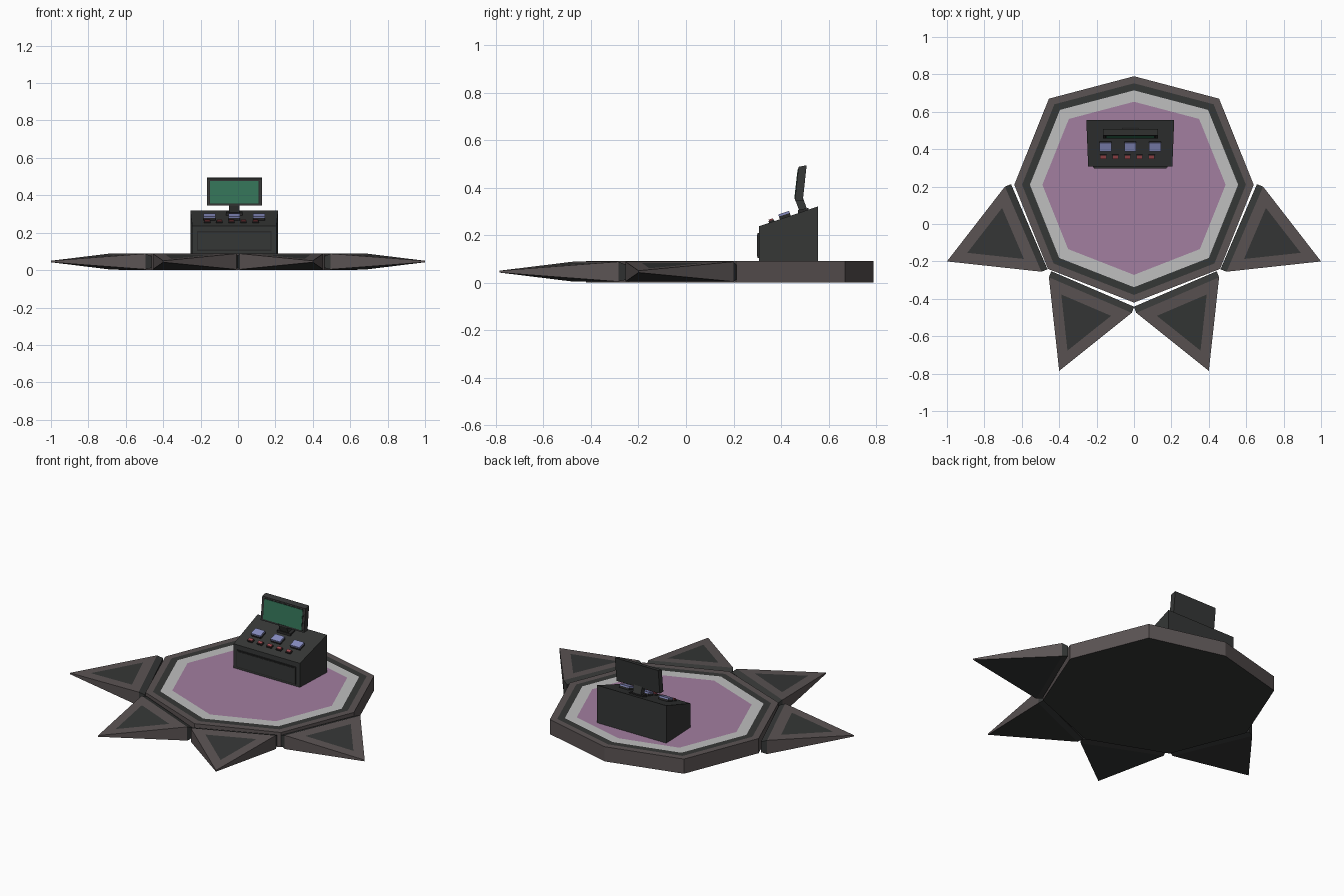
import bpy, bmesh, math
from mathutils import Vector

if "Cube" in bpy.data.objects:
    bpy.data.objects.remove(bpy.data.objects["Cube"])


def material(name, rgb):
    m = bpy.data.materials.new(name)
    m.diffuse_color = (*rgb, 1)
    m.use_nodes = True
    m.node_tree.nodes["Principled BSDF"].inputs["Base Color"].default_value = m.diffuse_color
    return m


BROWN = material("warm grey metal", (0.105, 0.088, 0.088))
DARK = material("dark metal", (0.036, 0.038, 0.037))
GREY = material("light grey trim", (0.52, 0.52, 0.52))
PURPLE = material("purple floor", (0.36, 0.21, 0.35))
GREEN = material("green screen", (0.033, 0.17, 0.095))
BLUE = material("lavender display", (0.24, 0.26, 0.52))
RED = material("red button", (0.36, 0.07, 0.08))
BLACK = material("panel black", (0.022, 0.022, 0.022))


def finish(name, bm, mats):
    bmesh.ops.recalc_face_normals(bm, faces=bm.faces)
    me = bpy.data.meshes.new(name)
    bm.to_mesh(me)
    bm.free()
    for m in mats:
        me.materials.append(m)
    ob = bpy.data.objects.new(name, me)
    bpy.context.collection.objects.link(ob)
    return ob


def loop(bm, pts):
    return [bm.verts.new(p) for p in pts]


def bridge(bm, a, b, mat):
    n = len(a)
    for i in range(n):
        j = (i + 1) % n
        bm.faces.new((a[i], a[j], b[j], b[i])).material_index = mat


# Octagonal platform: coloured rings stepping in towards the floor
right = [(0.455, 0.67), (0.64, 0.21), (0.46, -0.24)]
octagon = [(0, 0.79)] + right + [(0, -0.42)] + [(-x, y) for x, y in reversed(right)]
MID = Vector((0, 0.21))


def ring(scale, z):
    return [(x * scale, MID.y + (y - MID.y) * scale, z) for x, y in octagon]


bm = bmesh.new()
prev = loop(bm, ring(1, 0))
bm.faces.new(prev).material_index = 1
for scale, mat in ((1, 0), (0.935, 0), (0.87, 1), (0.765, 2)):
    cur = loop(bm, ring(scale, 0.09))
    bridge(bm, prev, cur, mat)
    prev = cur
bm.faces.new(prev).material_index = 3
finish("platform", bm, [BROWN, DARK, GREY, PURPLE])


# Wedge-shaped points around the front, tapering to a sharp tip
def wedge(name, base_a, base_b, tip):
    bm = bmesh.new()
    a, b, t = Vector(base_a), Vector(base_b), Vector(tip)
    inward = (MID - (a + b) / 2).normalized() * 0.035
    top = [a.to_3d(), b.to_3d(), t.to_3d()]
    for p, z in zip(top, (0.088, 0.088, 0.05)):
        p.z = z
    centre = sum(top, Vector()) / 3
    outer = loop(bm, top)
    inner = loop(bm, [centre + (p - centre) * 0.6 for p in top])
    low = loop(bm, [(a.x, a.y, 0.004), (b.x, b.y, 0.004), (t.x, t.y, 0.042)])
    # hidden joint that reaches in to the platform edge
    joint = loop(bm, [(*(a + inward), 0.075), (*(b + inward), 0.075),
                      (*(b + inward), 0.012), (*(a + inward), 0.012)])
    bridge(bm, outer, inner, 0)
    bm.faces.new(inner).material_index = 1
    bm.faces.new(low).material_index = 1
    for i, j in ((1, 2), (2, 0)):
        bm.faces.new((outer[i], outer[j], low[j], low[i]))
    bridge(bm, [outer[0], outer[1], low[1], low[0]], joint, 1)
    bm.faces.new(joint).material_index = 1
    finish(name, bm, [BROWN, DARK])


for side, label in ((1, "right"), (-1, "left")):
    wedge("side_point_" + label, (side * 0.69, 0.2), (side * 0.495, -0.255), (side, -0.2))
    wedge("front_point_" + label, (side * 0.455, -0.285), (side * 0.012, -0.475), (side * 0.4, -0.785))


# Side profile in y and z, extruded across x
def extrude(name, profile, x0, x1, mat, taper=0.0):
    bm = bmesh.new()
    ys = [p[0] for p in profile]
    span = max(ys) - min(ys)

    def section(x, s):
        return loop(bm, [(x + s * taper * (max(ys) - y) / span, y, z) for y, z in profile])

    l, r = section(x0, 1), section(x1, -1)
    bridge(bm, l, r, 0)
    bm.faces.new(l)
    bm.faces.new(r)
    return finish(name, bm, [mat])


CX = -0.02
extrude("console", [(0.307, 0.088), (0.307, 0.237), (0.555, 0.32), (0.555, 0.088)],
        CX - 0.235, CX + 0.235, DARK, 0.01)
extrude("front_panel_frame", [(0.301, 0.103), (0.301, 0.208), (0.308, 0.208), (0.308, 0.103)],
        CX - 0.2, CX + 0.2, BLACK)
extrude("front_panel", [(0.298, 0.109), (0.298, 0.202), (0.302, 0.202), (0.302, 0.109)],
        CX - 0.194, CX + 0.194, DARK)

# Controls follow the sloped top of the console
slope = math.atan2(0.083, 0.248)
along = Vector((math.cos(slope), math.sin(slope)))
up = Vector((-along.y, along.x))


def on_slope(name, x, y, width, depth, base, height, mat):
    c = Vector((y, 0.237 + (y - 0.307) * math.tan(slope)))
    pts = [c + along * s * depth / 2 + up * h
           for s, h in ((-1, base), (-1, height), (1, height), (1, base))]
    extrude(name, pts, x - width / 2, x + width / 2, mat)


for i in range(3):
    x = CX + (i - 1) * 0.133
    on_slope("display_housing", x, 0.418, 0.064, 0.048, -0.005, 0.012, BLACK)
    on_slope("display", x, 0.418, 0.064, 0.048, 0.012, 0.021, BLUE)
for i in range(5):
    x = -0.035 + (i - 2) * 0.0645
    on_slope("button_base", x, 0.361, 0.034, 0.024, -0.005, 0.007, BLACK)
    on_slope("button", x, 0.361, 0.028, 0.018, 0.007, 0.013, RED)

# Monitor leaning back on a bent stand
extrude("stand_foot", [(0.472, 0.285), (0.472, 0.306), (0.515, 0.314), (0.515, 0.285)],
        CX - 0.045, CX + 0.045, BLACK)
extrude("stand", [(0.482, 0.29), (0.457, 0.355), (0.49, 0.365), (0.514, 0.295)],
        CX - 0.028, CX + 0.028, DARK)
extrude("monitor", [(0.458, 0.346), (0.474, 0.487), (0.508, 0.494), (0.492, 0.346)],
        CX - 0.147, CX + 0.147, DARK)


def screen(name, z0, z1, half, out, mat):
    def front(z):
        return 0.458 + (z - 0.346) * 0.1135
    extrude(name, [(front(z0) - out, z0), (front(z1) - out, z1),
                   (front(z1) + 0.002, z1), (front(z0) + 0.002, z0)], CX - half, CX + half, mat)


screen("screen_border", 0.353, 0.48, 0.135, 0.001, BLACK)
screen("screen", 0.357, 0.476, 0.13, 0.003, GREEN)
